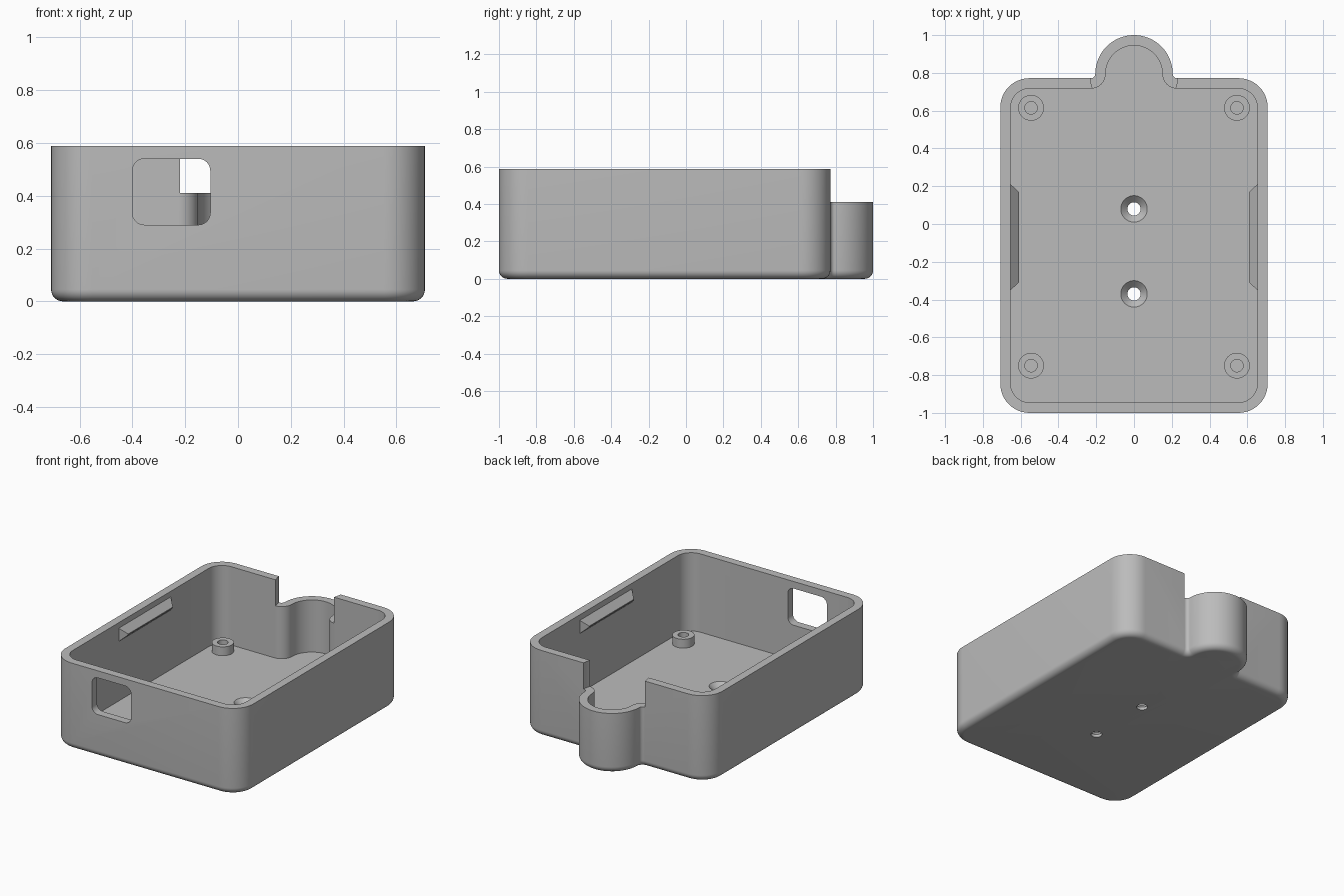
import bpy, bmesh
from math import pi, sin, cos, radians
from mathutils import Matrix

cube = bpy.data.objects.get("Cube")
if cube:
    bpy.data.objects.remove(cube, do_unlink=True)

grey = bpy.data.materials.new("light_grey_plastic")
grey.use_nodes = True
colour = (0.5, 0.5, 0.5, 1)
grey.diffuse_color = colour
grey.node_tree.nodes["Principled BSDF"].inputs["Base Color"].default_value = colour

HALF, FRONT, BACK, TOP = 0.708, -1.0, 0.772, 0.588
WALL, FLOOR, CORNER, EDGE = 0.055, 0.055, 0.155, 0.045
BUMP_Y, BUMP_R, BUMP_TOP = 0.795, 0.205, 0.41
FILLET = BUMP_Y - BACK


def arc(cx, cy, r, a0, a1, n):
    steps = [radians(a0 + (a1 - a0) * i / n) for i in range(n + 1)]
    return [(cx + r * cos(a), cy + r * sin(a)) for a in steps]


def outline(d):
    """Body outline with the rear bump, offset inwards by d."""
    x, r = HALF - CORNER, CORNER - d
    fx, fr = BUMP_R + FILLET, FILLET + d
    yf, yb = FRONT + CORNER, BACK - CORNER
    return (arc(-x, yf, r, 180, 270, 12) + arc(x, yf, r, 270, 360, 12)
            + arc(x, yb, r, 0, 90, 12) + arc(fx, BUMP_Y, fr, 270, 180, 8)
            + arc(0, BUMP_Y, BUMP_R - d, 0, 180, 32)
            + arc(-fx, BUMP_Y, fr, 360, 270, 8) + arc(-x, yb, r, 90, 180, 12))


def skin(name, loops, closed=False):
    """Join equal loops of 3D points; cap the ends unless closed."""
    bm = bmesh.new()
    rings = [[bm.verts.new(p) for p in loop] for loop in loops]
    pairs = list(zip(rings, rings[1:]))
    if closed:
        pairs.append((rings[-1], rings[0]))
    else:
        bm.faces.new(rings[0])
        bm.faces.new(rings[-1])
    for a, b in pairs:
        for i in range(len(a)):
            j = (i + 1) % len(a)
            bm.faces.new((a[i], a[j], b[j], b[i]))
    bmesh.ops.recalc_face_normals(bm, faces=bm.faces)
    mesh = bpy.data.meshes.new(name)
    bm.to_mesh(mesh)
    bm.free()
    mesh.materials.append(grey)
    obj = bpy.data.objects.new(name, mesh)
    bpy.context.collection.objects.link(obj)
    return obj


def lathe(name, x, y, profile, closed=False, n=48):
    loops = [[(px, py, z) for px, py in arc(x, y, r, 0, 360, n)[:-1]]
             for r, z in profile]
    return skin(name, loops, closed)


def activate(obj):
    bpy.ops.object.select_all(action='DESELECT')
    obj.select_set(True)
    bpy.context.view_layer.objects.active = obj


def cut(target, cutter):
    cutter.hide_render = True
    mod = target.modifiers.new("cut", 'BOOLEAN')
    mod.operation, mod.solver, mod.object = 'DIFFERENCE', 'EXACT', cutter
    activate(target)
    bpy.ops.object.modifier_apply(modifier=mod.name)
    bpy.data.objects.remove(cutter, do_unlink=True)


def smooth(obj):
    activate(obj)
    bpy.ops.object.shade_smooth_by_angle(angle=radians(30))


# Hollow tray with a rounded bottom edge
levels = []
for i in range(9):
    t = i / 8 * pi / 2
    levels.append((EDGE * (1 - sin(t)), EDGE * (1 - cos(t))))
levels += [(0, TOP), (WALL, TOP), (WALL, FLOOR)]
tray = skin("tray", [[(x, y, z) for x, y in outline(d)] for d, z in levels])

# Lowered rim over the rear bump
cut(tray, lathe("bump_cutter", 0, BUMP_Y,
                [(BUMP_R + 0.028, BUMP_TOP), (BUMP_R + 0.028, 0.8)], n=96))

# Rounded window in the front wall
x0, x1, z0, z1, r = -0.4, -0.105, 0.29, 0.54, 0.045
window = (arc(x0 + r, z0 + r, r, 180, 270, 8) + arc(x1 - r, z0 + r, r, 270, 360, 8)
          + arc(x1 - r, z1 - r, r, 0, 90, 8) + arc(x0 + r, z1 - r, r, 90, 180, 8))
cut(tray, skin("window_cutter", [[(x, y, z) for x, z in window] for y in (-1.1, -0.85)]))

# Countersunk screw holes in the floor
for y in (0.08, -0.37):
    cut(tray, lathe("screw_cutter", 0, y, [(0.035, -0.1), (0.035, FLOOR - 0.035),
                                           (0.07, FLOOR), (0.07, FLOOR + 0.05)]))
smooth(tray)

# Tubular mounting posts in the corners
for x, side in ((-0.545, "right"), (0.545, "left")):
    for y, end in ((-0.75, "front"), (0.615, "back")):
        smooth(lathe(f"post_{end}_{side}", x, y, [
            (0.033, FLOOR - 0.005), (0.068, FLOOR - 0.005),
            (0.068, 0.115), (0.033, 0.115)], closed=True))

# Wedge-shaped snap tabs on the side walls
for s, side in ((-1, "right"), (1, "left")):
    wall_x, tip_x = s * (HALF - WALL), s * 0.61
    base = [(wall_x, -0.35, 0.46), (wall_x, 0.21, 0.46),
            (wall_x, 0.21, 0.55), (wall_x, -0.35, 0.55)]
    tip = [(tip_x, -0.31, 0.50), (tip_x, 0.17, 0.50),
           (tip_x, 0.17, 0.507), (tip_x, -0.31, 0.507)]
    skin(f"snap_tab_{side}", [base, tip])
